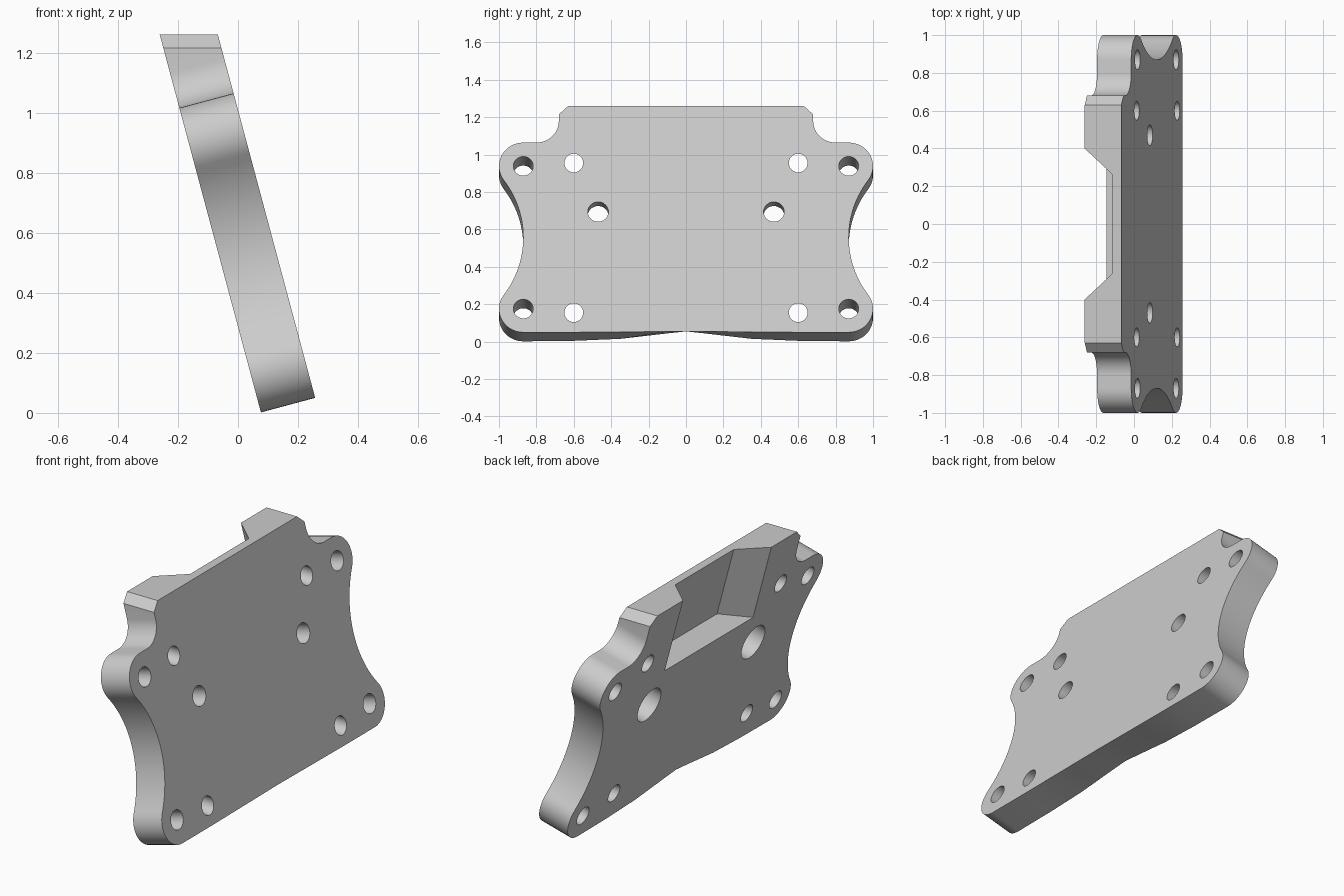
import bpy, bmesh
from math import sin, cos, radians, degrees, atan2, pi
from mathutils import Vector, Matrix

if "Cube" in bpy.data.objects:
    bpy.data.objects.remove(bpy.data.objects["Cube"])

TILT = radians(15)
THICK = 0.187
LIFT = THICK * sin(TILT) / cos(TILT)      # rise of the rear edge on level cuts
ORIGIN = Vector((0.257, 0, 0.05))
ACROSS = Vector((0, 1, 0))
ALONG = Vector((-sin(TILT), 0, cos(TILT)))
DEPTH = Vector((-cos(TILT), 0, -sin(TILT)))


def place(u, v, w):
    """Plate coordinates (across, along the slope, into the thickness) to world."""
    return ORIGIN + ACROSS * u + ALONG * v + DEPTH * w


def arc(cu, cv, r, start, end, steps):
    angles = [radians(start + (end - start) * i / steps) for i in range(steps + 1)]
    return [(cu + r * cos(a), cv + r * sin(a), 0) for a in angles]


def skin(bm, front, back):
    """Closed solid between two matching loops."""
    a = [bm.verts.new(p) for p in front]
    b = [bm.verts.new(p) for p in back]
    bm.faces.new(a)
    bm.faces.new(b[::-1])
    n = len(a)
    for i in range(n):
        j = (i + 1) % n
        bm.faces.new((a[j], a[i], b[i], b[j]))


def drill(bm, centre, axis, radius, length):
    turn = axis.to_track_quat('Z', 'Y').to_matrix().to_4x4()
    bmesh.ops.create_cone(bm, cap_ends=True, segments=40, radius1=radius,
                          radius2=radius, depth=length,
                          matrix=Matrix.Translation(centre) @ turn)


def finish(bm, name):
    bmesh.ops.recalc_face_normals(bm, faces=bm.faces)
    mesh = bpy.data.meshes.new(name)
    bm.to_mesh(mesh)
    bm.free()
    obj = bpy.data.objects.new(name, mesh)
    bpy.context.collection.objects.link(obj)
    return obj


# Plate outline, one half: (across, along, extra rise of the rear edge)
corner = 0.13
low, high, mid = 0.13, 0.92, 0.525
waist = 0.535
lean = degrees(atan2(mid - low, waist))
half = [(0, 0.005, LIFT), (0.1, 0.004, 0.04), (0.35, 0.002, 0.012), (0.6, 0, 0.003)]
half += arc(0.87, low, corner, -90, lean, 16)
half += arc(0.87 + waist, mid, waist, 180 + lean, 180 - lean, 28)[1:]
half += arc(0.87, high, corner, -lean, 90, 16)[1:]
half += arc(0.80, 1.17, 0.12, 270, 180, 14)
half += [(0.68, 1.206, LIFT), (0.63, 1.2527, LIFT)]
outline = half + [(-u, v, k) for u, v, k in reversed(half[1:])]

bm = bmesh.new()
skin(bm, [place(u, v, 0) for u, v, k in outline],
     [place(u, v + k, THICK) for u, v, k in outline])
plate = finish(bm, "mounting_plate")

# Through holes and rear pocket
bm = bmesh.new()
bores = bmesh.new()
for side in (-1, 1):
    for v in (low, high):
        drill(bm, place(side * 0.87, v, THICK / 2), DEPTH, 0.053, 0.5)
    for z in (0.155, 0.955):
        x = ORIGIN.x - (z - ORIGIN.z) * sin(TILT) / cos(TILT)
        drill(bm, Vector((x - 0.1, side * 0.6, z)), Vector((1, 0, 0)), 0.05, 0.6)
    drill(bm, place(side * 0.47, 0.667, THICK / 2), DEPTH, 0.055, 0.5)
    drill(bores, place(side * 0.47, 0.667, THICK), DEPTH, 0.1, 0.2)
trapezoid = [(-0.46, 0.25), (0.46, 0.25), (0.265, 0.048), (-0.265, 0.048)]
skin(bm, [place(u, 0.855, w) for u, w in trapezoid],
     [place(u, 1.5, w) for u, w in trapezoid])
cutters = [finish(bm, "hole_cutter"), finish(bores, "counterbore_cutter")]

bpy.ops.object.select_all(action='DESELECT')
plate.select_set(True)
bpy.context.view_layer.objects.active = plate
for cutter in cutters:
    cutter.hide_render = True
    mod = plate.modifiers.new(cutter.name, 'BOOLEAN')
    mod.operation = 'DIFFERENCE'
    mod.solver = 'EXACT'
    mod.object = cutter
    bpy.ops.object.modifier_apply(modifier=mod.name)
for cutter in cutters:
    bpy.data.objects.remove(cutter)

# Single grey finish
grey = bpy.data.materials.new("plain_grey")
grey.use_nodes = True
colour = (0.6, 0.6, 0.6, 1)
grey.diffuse_color = colour
grey.node_tree.nodes["Principled BSDF"].inputs["Base Color"].default_value = colour
plate.data.materials.clear()
plate.data.materials.append(grey)

bpy.ops.object.shade_smooth_by_angle(angle=radians(25))
